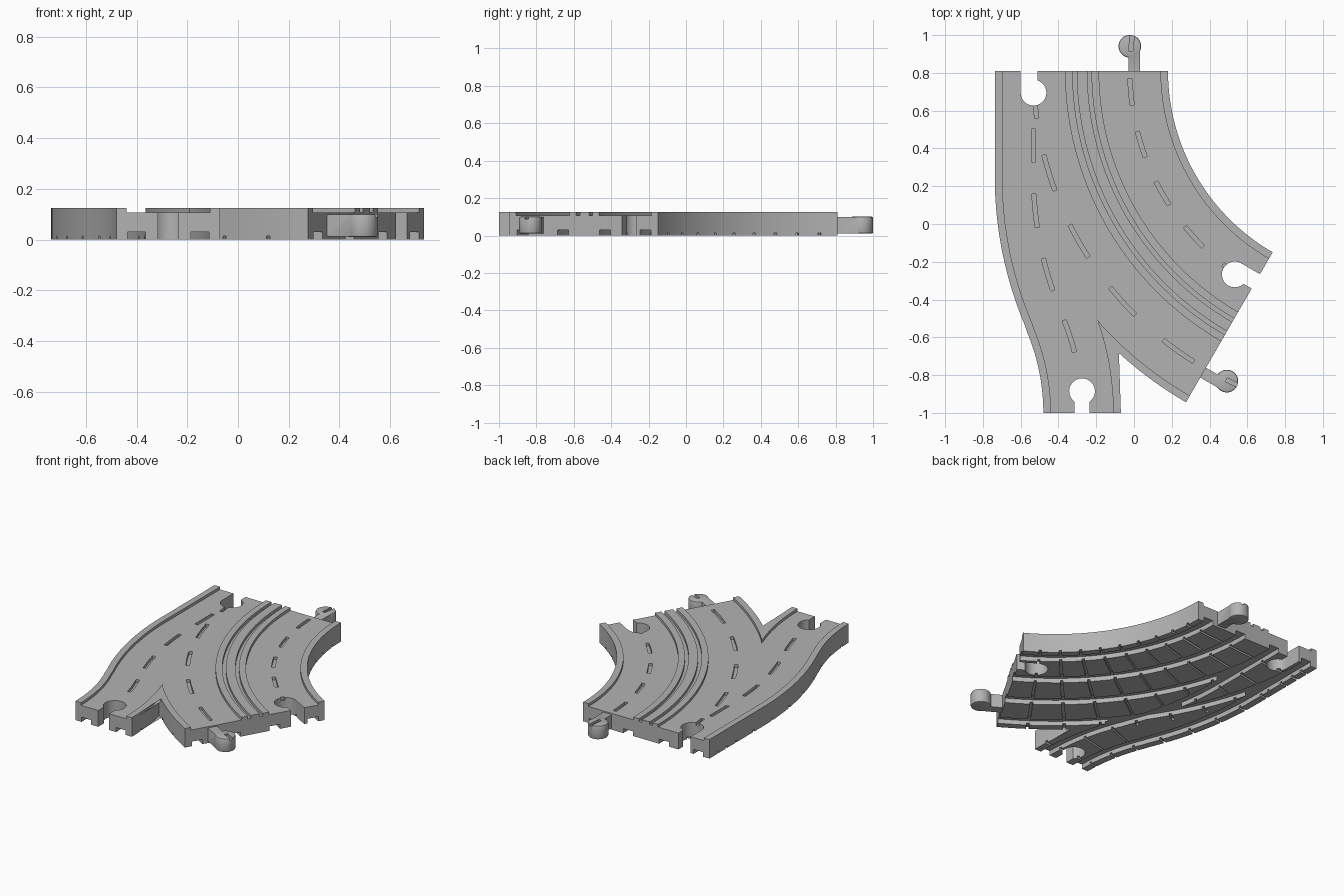
import bpy, bmesh
from math import sin, cos, radians, hypot, pi

if "Cube" in bpy.data.objects:
    bpy.data.objects.remove(bpy.data.objects["Cube"])

grey = bpy.data.materials.new("plain_grey")
grey.use_nodes = True
grey.diffuse_color = (0.45, 0.45, 0.45, 1)
grey.node_tree.nodes["Principled BSDF"].inputs["Base Color"].default_value = (0.45, 0.45, 0.45, 1)

CX, CY = 1.288, 0.81             # turning centre of the curved road
R_IN, R_OUT = 1.108, 2.025       # road edges
LANE_IN, LANE_OUT = 1.31, 1.82   # lane centre lines
RAIL = 1.563                     # centre of the raised divider
ROAD, TOP, LIP = 0.107, 0.125, 0.04
HALF = 0.205                     # half width of the branch lane
BEND = radians(23.5)             # turn of each half of the branch's S bend
S1 = 0.56                        # straight, first bend and second bend lengths
S2 = S1 + LANE_OUT * BEND
S3 = S2 + LANE_IN * BEND


def curve_pt(r, deg):
    a = radians(180 + deg)
    return CX + r * cos(a), CY + r * sin(a)


def arc(r, a=0, b=60, n=48):
    return [curve_pt(r, a + (b - a) * i / n) for i in range(n + 1)]


def branch_pt(off, s):
    """Point at distance s along the branch, off to the right of its centre."""
    x0, x1 = CX - LANE_OUT, -0.275
    if s < S1:
        return x0 + off, CY - s
    if s < S2:
        a, r = (s - S1) / LANE_OUT, LANE_OUT - off
        return x0 + LANE_OUT - r * cos(a), CY - S1 - r * sin(a)
    if s < S3:
        a, r = (S3 - s) / LANE_IN, LANE_IN + off
        return x1 - LANE_IN + r * cos(a), -1 + r * sin(a)
    return x1 + off, -1 - (s - S3)


def branch(off, a=0, b=S3, n=60):
    return [branch_pt(off, a + (b - a) * i / n) for i in range(n + 1)]


def ring(c, r, n=40):
    return [(c[0] + r * cos(2 * pi * i / n), c[1] + r * sin(2 * pi * i / n)) for i in range(n)]


def band(side_a, side_b):
    return side_a + side_b[::-1]


def solid(name, outlines, z0, z1, bevel=0):
    """Extrude flat outlines into one object."""
    bm = bmesh.new()
    for pts in outlines:
        f = bm.faces.new([bm.verts.new((x, y, z0)) for x, y in pts])
        ext = bmesh.ops.extrude_face_region(bm, geom=[f])
        for v in ext["geom"]:
            if isinstance(v, bmesh.types.BMVert):
                v.co.z = z1
    bmesh.ops.recalc_face_normals(bm, faces=bm.faces)
    if bevel:
        rim = [e for e in bm.edges if abs(e.verts[0].co.z - e.verts[1].co.z) < 1e-6]
        bmesh.ops.bevel(bm, geom=rim, offset=bevel, segments=2, affect='EDGES', profile=0.5)
    me = bpy.data.meshes.new(name)
    bm.to_mesh(me)
    bm.free()
    me.materials.append(grey)
    ob = bpy.data.objects.new(name, me)
    bpy.context.collection.objects.link(ob)
    return ob


def cut(target, cutters, op='DIFFERENCE'):
    bpy.context.view_layer.objects.active = target
    for c in cutters:
        m = target.modifiers.new("cut", 'BOOLEAN')
        m.operation, m.solver, m.object = op, 'EXACT', c
        bpy.ops.object.modifier_apply(modifier=m.name)


def outside(pts, r):
    return [p for p in pts if hypot(p[0] - CX, p[1] - CY) > r]


# Road slab: branch side, fork notch, curved end and inner edge in one outline
fork = (-0.108, -0.663)
fork_in = (-0.193, -0.508)
leg_edge = outside(branch(HALF, S2, S3), R_OUT + 0.003)[::-1] + [fork]
bow_edge = [p for p in arc(R_OUT) if p[1] < fork[1] - 0.005]
slab = branch(-HALF) + leg_edge + bow_edge + arc(R_IN)[::-1]
road = solid("road_slab", [slab], 0, ROAD)

# Raised kerbs
left_kerb = solid("left_kerb", [band(branch(-HALF), branch(LIP - HALF))], ROAD, TOP)
inner_kerb = solid("inner_kerb", [band(arc(R_IN), arc(R_IN + LIP))], ROAD, TOP)
leg_in = outside(branch(HALF - LIP, S2, S3), R_OUT - LIP + 0.003) + [] 
bow_in = [p for p in arc(R_OUT - LIP) if p[1] < fork_in[1] - 0.005]
fork_kerb = solid("fork_kerb", [leg_in[::-1] + [fork_in] + bow_in + bow_edge[::-1] + leg_edge[::-1]], ROAD, TOP)

# Raised divider with two running grooves
strips = [(-0.09, -0.05), (-0.028, 0.028), (0.05, 0.09)]
divider = solid("divider_ridges", [band(arc(RAIL + a), arc(RAIL + b)) for a, b in strips], ROAD, TOP)

# Joint sockets: round hole plus a neck reaching the end face
hole_r, neck = 0.068, 0.044
set_in = 0.115


def end_pt(r, deg, out):
    """Point on an end face of the curve, moved outwards by out."""
    x, y = curve_pt(r, deg)
    a = radians(180 + deg)
    sign = 1 if deg else -1
    return x - sign * sin(a) * out, y + sign * cos(a) * out


def neck_outline(r, deg, w, a, b):
    return [end_pt(r - w, deg, a), end_pt(r + w, deg, a), end_pt(r + w, deg, b), end_pt(r - w, deg, b)]


hole_cut = solid("hole_cutter", [ring(end_pt(LANE_OUT, 0, -set_in), hole_r),
                                 ring(end_pt(LANE_IN, 60, -set_in), hole_r),
                                 ring((-0.275, set_in - 1), hole_r)], -0.1, 0.3)
leg_neck = [(-0.315, -1.1), (-0.235, -1.1), (-0.235, set_in - 1), (-0.315, set_in - 1)]
neck_cut = solid("neck_cutter", [neck_outline(LANE_OUT + 0.024, 0, neck, -set_in, 0.1),
                                 neck_outline(LANE_IN - 0.024, 60, neck, -set_in, 0.1), leg_neck], -0.1, 0.3)

# Lane dashes sunk in the road
dashes = []
for r in (LANE_IN, LANE_OUT):
    for k in range(-1, 6):
        mid = 4.8 + 12.45 * k
        if r == LANE_OUT and k == -1:
            continue
        dashes.append(band(arc(r - 0.011, mid - 3.1, mid + 3.1, 6), arc(r + 0.011, mid - 3.1, mid + 3.1, 6)))
for k in range(4):
    s = 0.395 + 0.345 * k
    dashes.append(band(branch(-0.011, s - 0.088, s + 0.088, 6), branch(0.011, s - 0.088, s + 0.088, 6)))
dash_cut = solid("dash_cutter", dashes, 0.088, 0.3)

# Wheel grooves under each lane
WHEEL = [(-0.16, -0.09), (0.09, 0.16)]
curve_grooves = solid("curve_groove_cutter", [band(arc(r + a, -2, 62), arc(r + b, -2, 62))
                      for r in (LANE_IN, LANE_OUT) for a, b in WHEEL], -0.05, 0.03)
leg_grooves = solid("branch_groove_cutter", [band(branch(a, -0.05, S3 + 0.05), branch(b, -0.05, S3 + 0.05))
                    for a, b in WHEEL], -0.05, 0.03)

# Thin cross notches under the lanes
ties = []
for k in range(9):
    d = 5 + 6.22 * k
    ties.append([curve_pt(R_IN - 0.02, d - 0.4), curve_pt(R_IN - 0.02, d + 0.4),
                 curve_pt(R_OUT + 0.01, d + 0.23), curve_pt(R_OUT + 0.01, d - 0.23)])
curve_ties = solid("curve_tie_cutter", ties, -0.05, 0.014)
ties = []
for k in range(10):
    s = 0.09 + 0.185 * k
    b = 0.22 if s > 1.2 else -0.09
    ties.append([branch_pt(-0.22, s - 0.007), branch_pt(-0.22, s + 0.007),
                 branch_pt(b, s + 0.007), branch_pt(b, s - 0.007)])
leg_ties = solid("branch_tie_cutter", ties, -0.05, 0.0143)

cut(road, [hole_cut, neck_cut, dash_cut, curve_grooves, leg_grooves, curve_ties, leg_ties])

# Joint pegs with rounded rims
pegs = []
for name, r, shift, deg in (("back_peg", LANE_IN, -0.024, 0), ("front_peg", LANE_OUT, 0.024, 60)):
    peg = solid(name, [ring(end_pt(r, deg, 0.131), 0.06)], 0.01, 0.101, 0.008)
    arm = solid(name + "_arm", [neck_outline(r + shift, deg, 0.03, -0.01, 0.125)], 0.012, 0.099)
    cut(peg, [arm], 'UNION')
    cut(peg, [dash_cut])
    bpy.data.objects.remove(arm)
    pegs.append(peg)

for c in (hole_cut, neck_cut, dash_cut, curve_grooves, leg_grooves, curve_ties, leg_ties):
    bpy.data.objects.remove(c)

# Smooth the curved walls, keep corners crisp
for ob in [road, left_kerb, inner_kerb, fork_kerb, divider] + pegs:
    bpy.ops.object.select_all(action='DESELECT')
    ob.select_set(True)
    bpy.context.view_layer.objects.active = ob
    bpy.ops.object.shade_smooth_by_angle(angle=radians(30))
